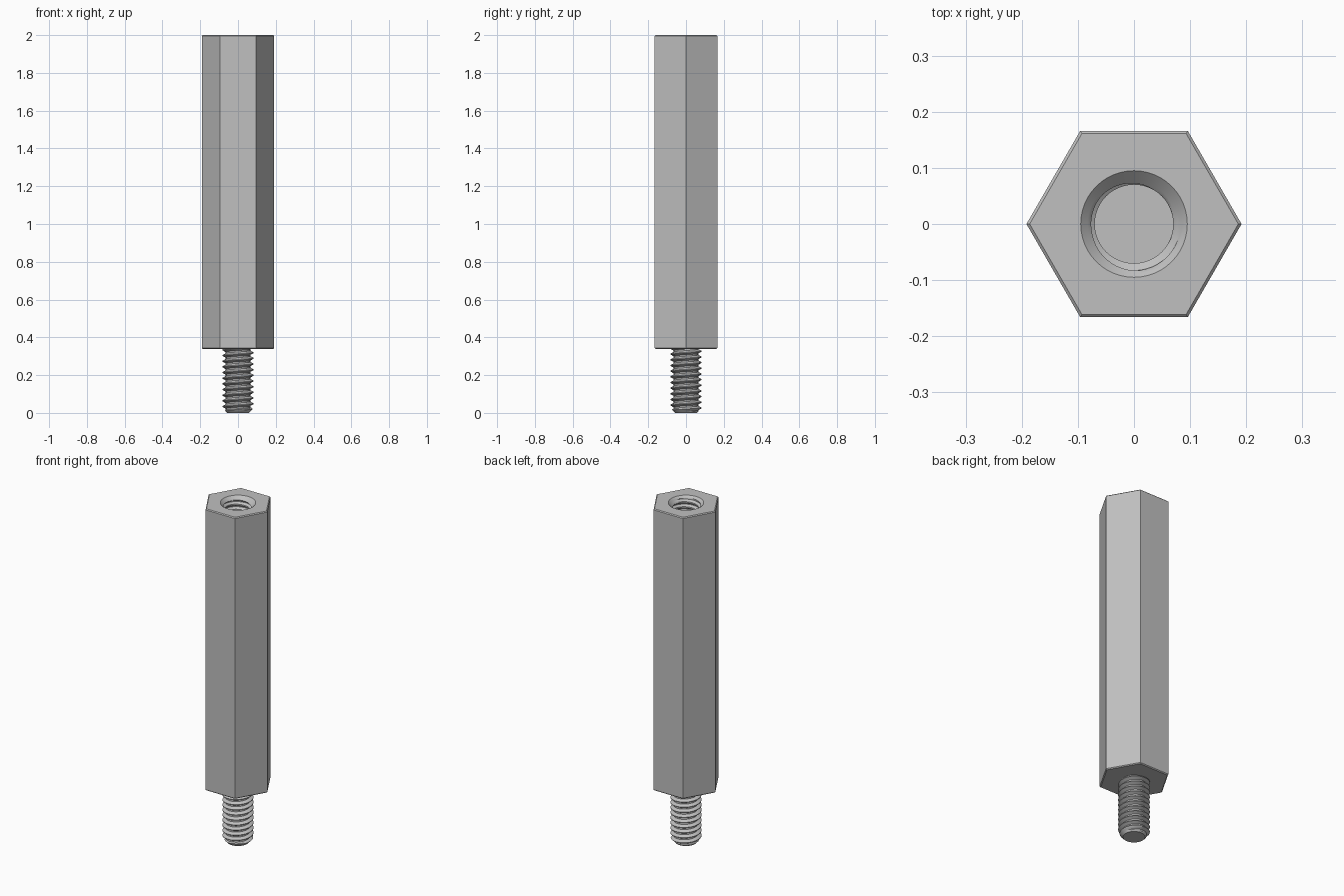
import bpy
import bmesh
from math import sin, cos, pi

cube = bpy.data.objects.get("Cube")
if cube:
    bpy.data.objects.remove(cube)

SEGMENTS = 48
PITCH = 0.03
SHOULDER, TOP = 0.338, 2.0
APOTHEM, CHAMFER = 0.166, 0.005
ROOT_R, CREST_R = 0.065, 0.083
BORE_R, SINK_R, BORE_DEPTH = 0.070, 0.095, 0.45

steel = bpy.data.materials.new("grey steel")
steel.use_nodes = True
steel.diffuse_color = (0.53, 0.53, 0.53, 1)
steel.node_tree.nodes["Principled BSDF"].inputs["Base Color"].default_value = steel.diffuse_color


def finish(bm, name):
    mesh = bpy.data.meshes.new(name)
    bm.to_mesh(mesh)
    bm.free()
    mesh.materials.append(steel)
    obj = bpy.data.objects.new(name, mesh)
    bpy.context.collection.objects.link(obj)
    return obj


def ring(bm, count, radius, z):
    return [bm.verts.new((radius * cos(2 * pi * i / count), radius * sin(2 * pi * i / count), z))
            for i in range(count)]


def tooth(phase):
    """Flat root, sloping flank, flat crest, sloping flank: 0 to 1."""
    phase %= 1
    return max(0, min(1, (phase - 0.25) / 0.3125, (1 - phase) / 0.3125))


def thread(name, low, high, radius, inward):
    """Helical grid clamped to low..high; radius(z, tooth height) shapes it."""
    bm = bmesh.new()
    steps = (0, 0.125, 0.25, 0.406, 0.5625, 0.6875, 0.844)
    turns = int((high - low) / PITCH) + 4
    columns = []
    for i in range(SEGMENTS + 1):
        turn = i / SEGMENTS
        column = []
        for t in range(-2, turns):
            for s in steps:
                z = max(low, min(high, low + PITCH * (t + s + turn)))
                r = radius(z, tooth((z - low) / PITCH - turn))
                column.append(bm.verts.new((r * cos(2 * pi * turn), r * sin(2 * pi * turn), z)))
        columns.append(column)
    for a, b in zip(columns, columns[1:]):
        for k in range(len(a) - 1):
            quad = (a[k], b[k], b[k + 1], a[k + 1])
            bm.faces.new(quad[::-1] if inward else quad)
    bmesh.ops.remove_doubles(bm, verts=bm.verts, dist=0.00002)

    # Flat closed end at the low side
    rim = [e for e in bm.edges if e.is_boundary and all(v.co.z < low + 0.0001 for v in e.verts)]
    for cap in bmesh.ops.holes_fill(bm, edges=rim, sides=0)["faces"]:
        cap.normal_update()
        if (cap.normal.z > 0) != inward:
            cap.normal_flip()
    obj = finish(bm, name)
    bpy.ops.object.select_all(action='DESELECT')
    obj.select_set(True)
    bpy.context.view_layer.objects.active = obj
    bpy.ops.object.shade_smooth_by_angle()


# Hexagonal body with small chamfers and an open mouth on top
bm = bmesh.new()
profile = ((SHOULDER, APOTHEM - CHAMFER), (SHOULDER + CHAMFER, APOTHEM),
           (TOP - CHAMFER, APOTHEM), (TOP, APOTHEM - CHAMFER))
rings = [ring(bm, 6, flat / cos(pi / 6), z) for z, flat in profile]
for a, b in zip(rings, rings[1:]):
    for i in range(6):
        j = (i + 1) % 6
        bm.faces.new((a[i], a[j], b[j], b[i]))
bm.faces.new(rings[0][::-1])
mouth = ring(bm, SEGMENTS, SINK_R, TOP)
rim = [bm.edges.new((mouth[i - 1], mouth[i])) for i in range(SEGMENTS)]
rim += [bm.edges.get((rings[-1][i - 1], rings[-1][i])) for i in range(6)]
bmesh.ops.triangle_fill(bm, edges=rim, use_beauty=True, normal=(0, 0, 1))
for face in bm.faces:
    face.normal_update()
    if face.calc_center_median().z > TOP - 0.0001 and face.normal.z < 0:
        face.normal_flip()
finish(bm, "hexagonal_body")

# Threaded stud with a chamfered tip
thread("threaded_stud", 0, SHOULDER,
       lambda z, h: min(ROOT_R + (CREST_R - ROOT_R) * h, 0.058 + z), False)

# Threaded blind hole with a countersunk mouth
thread("threaded_hole", TOP - BORE_DEPTH, TOP,
       lambda z, h: max(BORE_R + (CREST_R - BORE_R) * h, SINK_R - (TOP - z)), True)
